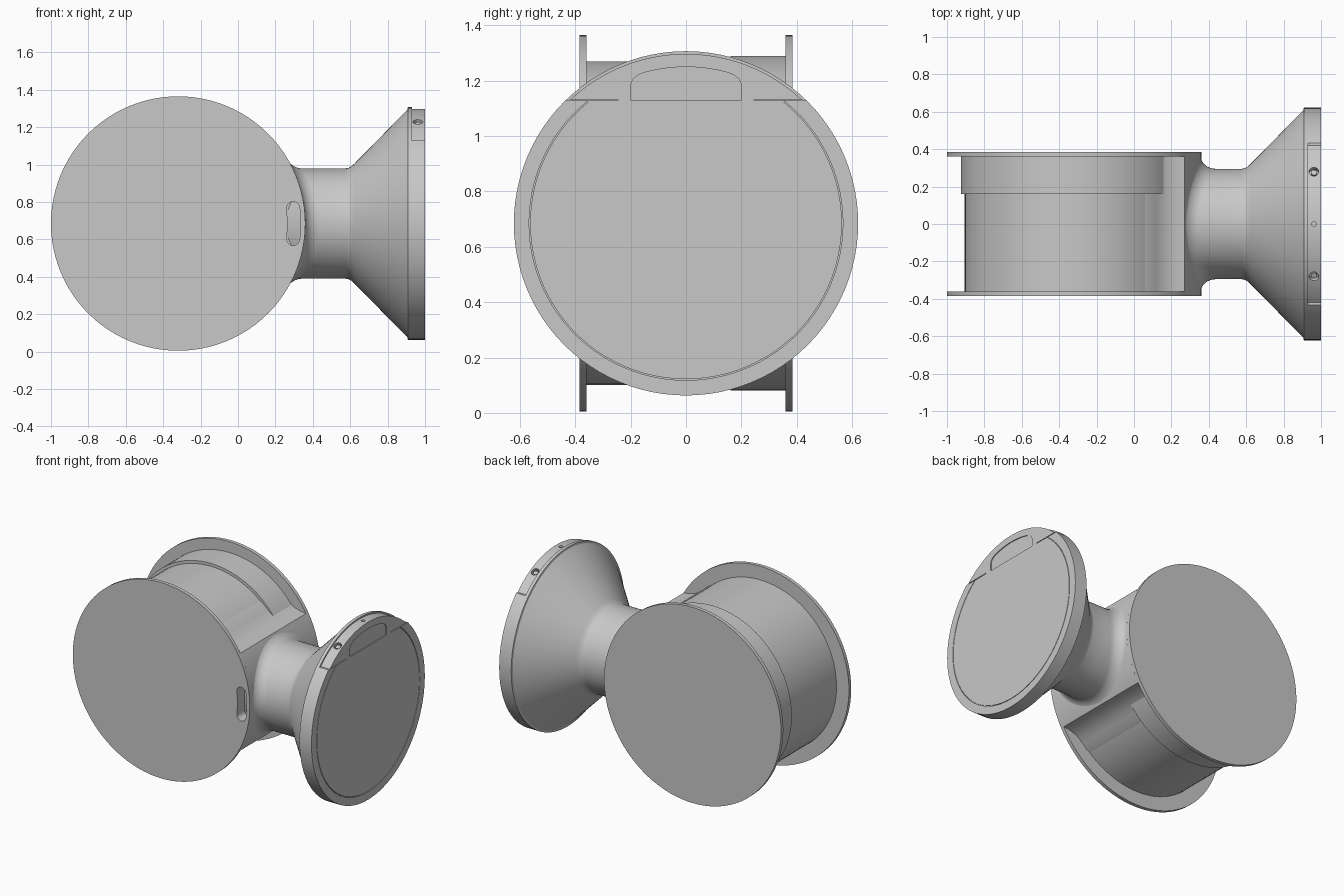
import bpy, bmesh, math
from mathutils import Matrix, Vector

if "Cube" in bpy.data.objects:
    bpy.data.objects.remove(bpy.data.objects["Cube"])

CX, CZ = -0.32, 0.685      # spool axis position
R_FLANGE, R_NECK, R_RIM = 0.68, 0.295, 0.622
SEG = 96

grey = bpy.data.materials.new("plain_grey")
grey.diffuse_color = (0.58, 0.58, 0.58, 1)
grey.use_nodes = True
grey.node_tree.nodes["Principled BSDF"].inputs["Base Color"].default_value = grey.diffuse_color


def finish(name, bm):
    bmesh.ops.recalc_face_normals(bm, faces=bm.faces)
    me = bpy.data.meshes.new(name)
    bm.to_mesh(me)
    bm.free()
    me.materials.append(grey)
    ob = bpy.data.objects.new(name, me)
    bpy.context.collection.objects.link(ob)
    return ob


def arc(r, a0, a1, n, cx=0.0, cz=CZ):
    """Points on an arc, angles in degrees."""
    out = []
    for i in range(n + 1):
        a = math.radians(a0 + (a1 - a0) * i / n)
        out.append((cx + r * math.cos(a), cz + r * math.sin(a)))
    return out


def prism(name, pts, axis, lo, hi):
    """Extrude a 2D outline (horizontal, z) along x or y."""
    bm = bmesh.new()
    ends = []
    for d in (lo, hi):
        ends.append([bm.verts.new((d, u, z) if axis == 'x' else (u, d, z)) for u, z in pts])
        bm.faces.new(ends[-1])
    n = len(pts)
    for i in range(n):
        j = (i + 1) % n
        bm.faces.new((ends[0][i], ends[0][j], ends[1][j], ends[1][i]))
    return finish(name, bm)


def disc(name, r, y0, y1):
    return prism(name, arc(r, 0, 360, SEG, CX)[:-1], 'y', y0, y1)


def radial_peg(name, y, r, r0, r1, x=0.962):
    """Short cylinder pointing out of the rim at the given y."""
    a = math.asin(y / R_RIM)
    d = Vector((0, math.sin(a), math.cos(a)))
    bm = bmesh.new()
    bmesh.ops.create_cone(bm, cap_ends=True, segments=24, radius1=r, radius2=r, depth=r1 - r0,
                          matrix=Matrix.Translation(Vector((x, 0, CZ)) + d * (r0 + r1) / 2)
                          @ Matrix.Rotation(-a, 4, 'X'))
    return finish(name, bm)


def cut(ob, cutter):
    mod = ob.modifiers.new("cut", 'BOOLEAN')
    mod.operation, mod.solver, mod.object = 'DIFFERENCE', 'EXACT', cutter
    bpy.context.view_layer.objects.active = ob
    bpy.ops.object.modifier_apply(modifier=mod.name)


# Spool: two flanges, drum and the slightly larger band on the back half
front_flange = disc("front_flange", R_FLANGE, -0.385, -0.36)
disc("back_flange", R_FLANGE, 0.36, 0.385)
disc("drum", 0.585, -0.36, 0.36)
disc("drum_band", 0.605, 0.16, 0.36)

# Solid block between the flanges, blending from the drum up to a ridge
blend = [(0.36, 0.455), (0.40, 0.435), (0.435, 0.402), (0.47, 0.374), (0.51, 0.354), (0.55, 0.343)]
ridge = math.degrees(math.acos(0.59 / R_FLANGE))
outline = [(CX + u, CZ - v) for u, v in blend]
outline += arc(R_FLANGE, -ridge, ridge, 24, CX)
outline += [(CX + u, CZ + v) for u, v in reversed(blend)]
block = prism("neck_block", outline, 'y', -0.36, 0.36)

# Curved slot in the front of the block
half = 0.035
slot_pts = arc(0.62 + half, -7.6, 7.6, 8, CX)
top, low = arc(0.62, -7.6, 7.6, 1, CX)[::-1]
slot_pts += arc(half, 7.6, 187.6, 10, *top)[1:-1]
slot_pts += arc(0.62 - half, 7.6, -7.6, 8, CX)
slot_pts += arc(half, 172.4, 352.4, 10, *low)[1:-1]
slot = prism("slot_cutter", slot_pts, 'y', -0.45, -0.30)
cut(front_flange, slot)
cut(block, slot)

# Neck with a fillet following the spool surface, then the flared head
bm = bmesh.new()
rings = []


def ring(f):
    vs = []
    for i in range(SEG):
        a = 2 * math.pi * i / SEG
        x, r = f(a)
        vs.append(bm.verts.new((x, r * math.cos(a), CZ + r * math.sin(a))))
    rings.append(vs)


def fillet(t):
    def f(a):
        s2 = math.sin(a) ** 2
        r = R_NECK + (0.07 - 0.03 * s2) * (1 - math.sin(t))
        xs = CX + math.sqrt(R_FLANGE ** 2 - (r * math.sin(a)) ** 2) - 0.003
        return xs + (0.08 - 0.03 * s2) * (1 - math.cos(t)), r
    return f


ring(lambda a: (0.10, 0.2))
for k in range(9):
    ring(fillet(math.pi / 2 * k / 8))
for x, r in [(0.50, R_NECK), (0.575, R_NECK), (0.592, 0.298), (0.608, 0.307), (0.622, 0.32),
             (0.905, 0.608), (0.908, R_RIM), (1.0, R_RIM)]:
    ring(lambda a: (x, r))
for p, q in zip(rings, rings[1:]):
    for i in range(SEG):
        j = (i + 1) % SEG
        bm.faces.new((p[i], p[j], q[j], q[i]))
bm.faces.new(rings[0])
bm.faces.new(rings[-1])
head = finish("neck_and_head", bm)

# Head details: lowered lid edge, face groove, lid slits, window recess, screw holes
chord = 1.13
r_lid = 0.612
a0 = math.degrees(math.asin((chord - CZ) / r_lid))
cutters = [prism("lid_cutter", arc(r_lid, a0, 180 - a0, 40)
                 + [(-0.5, chord), (-0.5, 1.4), (0.5, 1.4), (0.5, chord)], 'x', 0.93, 1.1)]
cutters.append(prism("groove_cutter", arc(0.567, 129, 411, 72) + arc(0.563, 411, 129, 72),
                     'x', 0.994, 1.1))
for s in (-1, 1):
    cutters.append(prism("slit_cutter", [(s * 0.245, 1.128), (s * 0.415, 1.128),
                                         (s * 0.415, 1.133), (s * 0.245, 1.133)], 'x', 0.96, 1.1))
corner = [(0.2, 1.13), (0.2, 1.187), (0.192, 1.205), (0.175, 1.219)]
window = corner + arc(0.565, 74, 106, 12) + [(-u, z) for u, z in reversed(corner)]
cutters.append(prism("window_cutter", window, 'x', 0.994, 1.1))
for y, r in ((-0.285, 0.026), (0.285, 0.026), (0.0, 0.013)):
    cutters.append(radial_peg("hole_cutter", y, r, 0.58, 0.7))
for c in cutters:
    cut(head, c)
for c in cutters + [slot]:
    bpy.data.objects.remove(c)

# Screw heads sitting in the side holes
for side, y in (("front", -0.285), ("back", 0.285)):
    radial_peg(side + "_screw", y, 0.016, 0.57, 0.602)

# Smooth the round surfaces, keep the edges sharp
for ob in bpy.context.scene.objects:
    ob.select_set(True)
bpy.context.view_layer.objects.active = head
bpy.ops.object.shade_smooth_by_angle(angle=math.radians(30))
